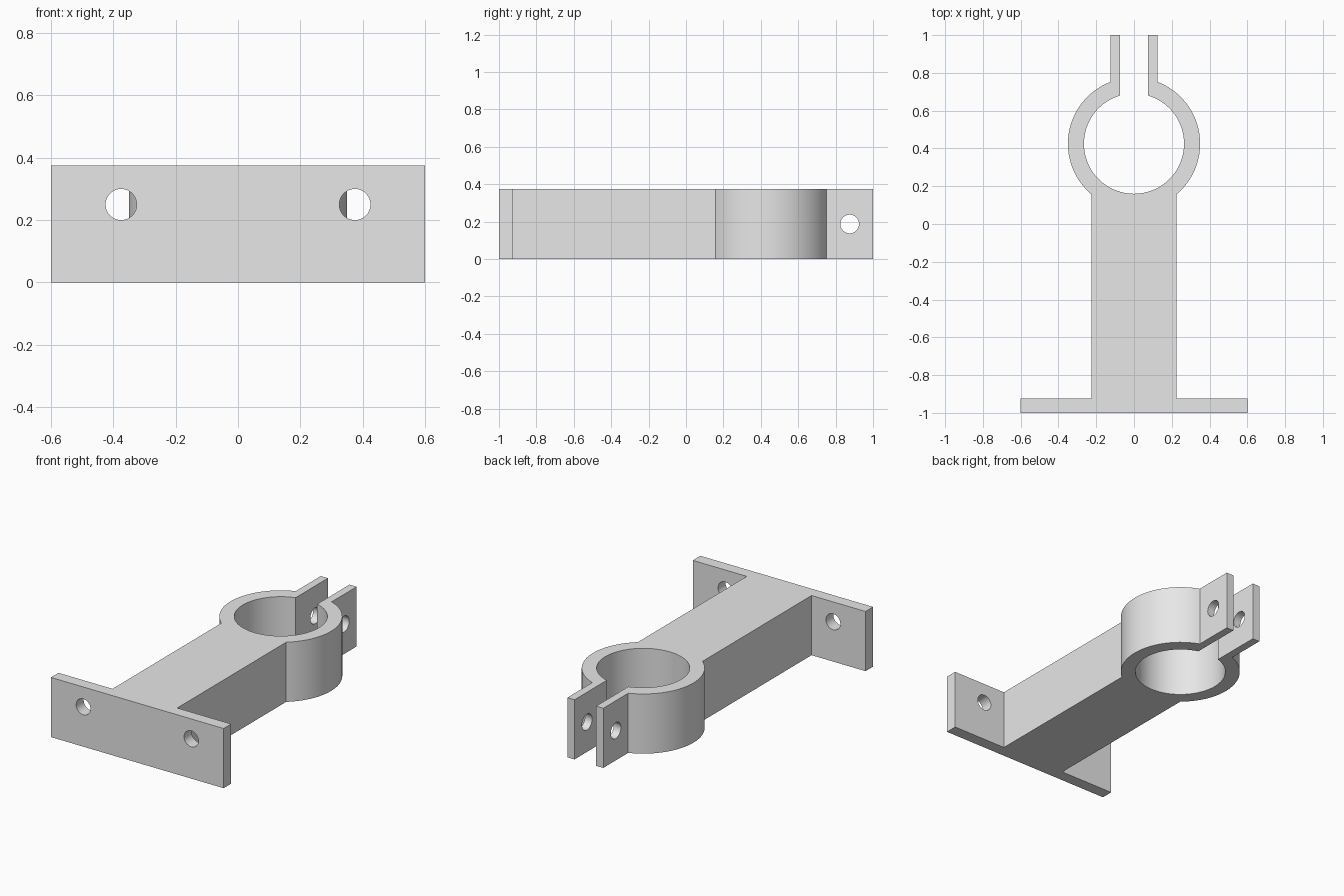
import bpy, bmesh
from math import sin, cos, asin, acos, pi
from mathutils import Vector

HEIGHT = 0.375
RING_Y, OUTER, INNER = 0.425, 0.35, 0.265
ARM, EAR_OUT, EAR_IN = 0.225, 0.125, 0.075

cube = bpy.data.objects.get("Cube")
if cube:
    bpy.data.objects.remove(cube, do_unlink=True)

grey = bpy.data.materials.new("light grey")
grey.use_nodes = True
grey.diffuse_color = (0.8, 0.8, 0.8, 1)
grey.node_tree.nodes["Principled BSDF"].inputs["Base Color"].default_value = (0.8, 0.8, 0.8, 1)


def arc(radius, start, end, steps):
    """Points on a circle about the ring centre."""
    angles = [start + (end - start) * i / steps for i in range(steps + 1)]
    return [(radius * cos(a), RING_Y + radius * sin(a)) for a in angles]


def add_object(name, bm):
    mesh = bpy.data.meshes.new(name)
    bmesh.ops.recalc_face_normals(bm, faces=bm.faces)
    bm.to_mesh(mesh)
    bm.free()
    mesh.materials.append(grey)
    obj = bpy.data.objects.new(name, mesh)
    bpy.context.collection.objects.link(obj)
    return obj


def drill(target, centre, direction, radius, length):
    """Cut a round hole through the target."""
    bm = bmesh.new()
    bmesh.ops.create_cone(bm, cap_ends=True, segments=48, radius1=radius,
                          radius2=radius, depth=length)
    cutter = add_object("hole_cutter", bm)
    cutter.hide_render = True
    cutter.rotation_euler = Vector(direction).to_track_quat('Z', 'Y').to_euler()
    cutter.location = centre
    mod = target.modifiers.new("hole", 'BOOLEAN')
    mod.operation, mod.solver, mod.object = 'DIFFERENCE', 'EXACT', cutter
    bpy.context.view_layer.objects.active = target
    bpy.ops.object.modifier_apply(modifier=mod.name)
    bpy.data.objects.remove(cutter, do_unlink=True)


# Plan outline of one half: mounting plate, arm, split ring and clamp ear
half = [(0.6, -1), (0.6, -0.925), (ARM, -0.925)]
half += arc(OUTER, -acos(ARM / OUTER), acos(EAR_OUT / OUTER), 48)
half += [(EAR_OUT, 1), (EAR_IN, 1)]
half += arc(INNER, acos(EAR_IN / INNER), -pi / 2, 64)
outline = half + [(-x, y) for x, y in reversed(half[:-1])]

# Extrude the mirrored outline into the solid bracket
bm = bmesh.new()
base = bm.faces.new([bm.verts.new((x, y, 0)) for x, y in outline])
top = bmesh.ops.extrude_face_region(bm, geom=[base], use_keep_orig=True)["geom"]
bmesh.ops.translate(bm, vec=(0, 0, HEIGHT),
                    verts=[v for v in top if isinstance(v, bmesh.types.BMVert)])
bracket = add_object("clamp_bracket", bm)

# Screw holes in the mounting plate
for side in (-1, 1):
    drill(bracket, (side * 0.375, -0.96, 0.25), (0, 1, 0), 0.05, 0.3)

# Clamp bolt hole through both ears
drill(bracket, (0, 0.875, HEIGHT / 2), (1, 0, 0), 0.05, 0.5)

# Smooth the curved walls and keep the corners crisp
bpy.ops.object.select_all(action='DESELECT')
bracket.select_set(True)
bpy.context.view_layer.objects.active = bracket
bpy.ops.object.shade_smooth_by_angle()
